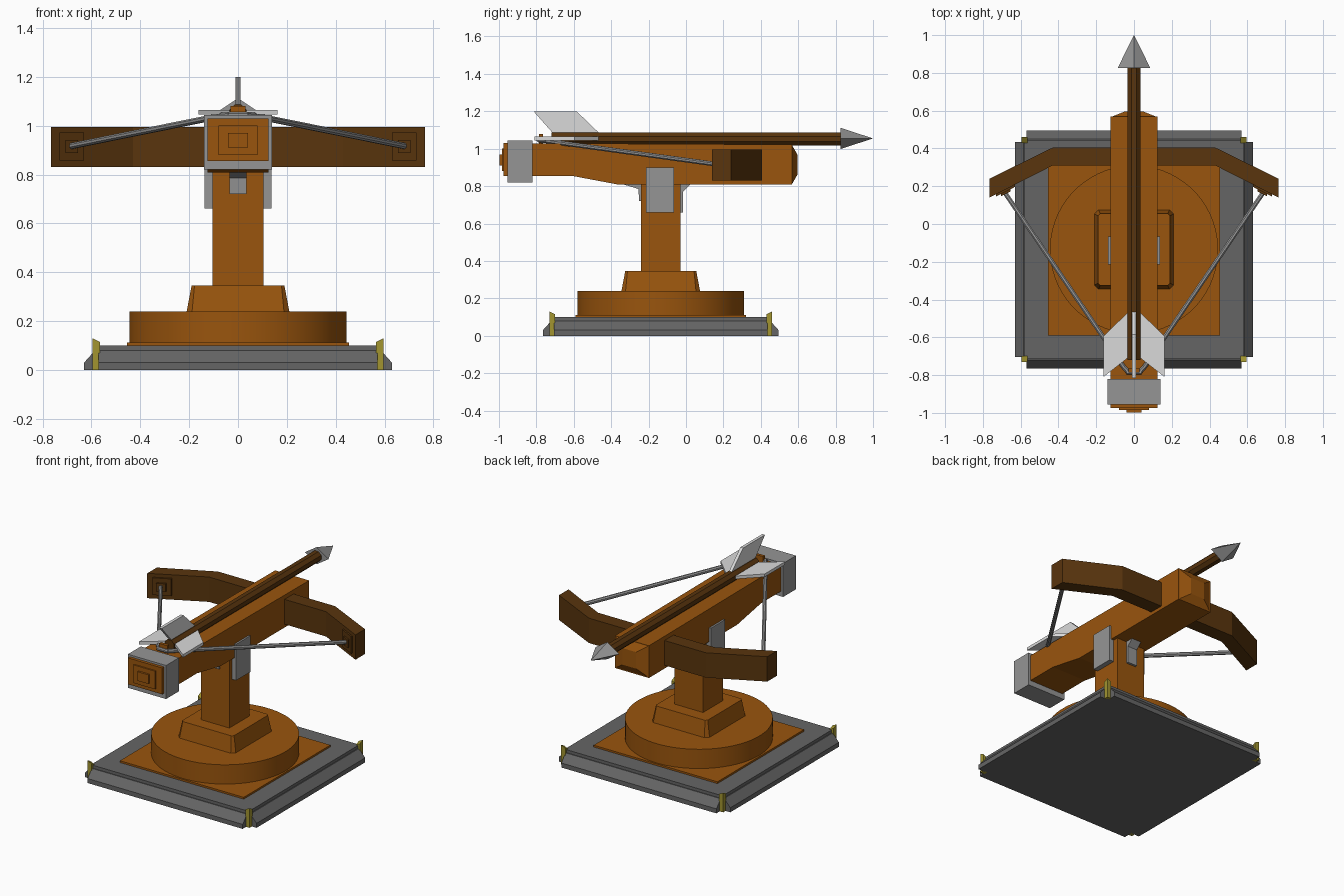
import bpy, bmesh, math
from mathutils import Vector

cube = bpy.data.objects.get("Cube")
if cube:
    bpy.data.objects.remove(cube, do_unlink=True)


def material(name, color):
    m = bpy.data.materials.new(name)
    m.use_nodes = True
    m.diffuse_color = (*color, 1)
    m.node_tree.nodes["Principled BSDF"].inputs["Base Color"].default_value = (*color, 1)
    return m


WOOD = material("orange wood", (0.32, 0.09, 0.004))
BROWN = material("dark brown wood", (0.10, 0.035, 0.004))
STONE = material("dark grey stone", (0.13, 0.13, 0.13))
METAL = material("grey metal", (0.30, 0.30, 0.30))
FEATHER = material("light grey feather", (0.70, 0.70, 0.70))
GOLD = material("dull gold", (0.36, 0.30, 0.03))


def finish(name, bm, mat):
    bmesh.ops.recalc_face_normals(bm, faces=bm.faces)
    mesh = bpy.data.meshes.new(name)
    bm.to_mesh(mesh)
    bm.free()
    mesh.materials.append(mat)
    obj = bpy.data.objects.new(name, mesh)
    bpy.context.collection.objects.link(obj)
    return obj


def loft(name, rings, mat):
    """Skin a list of equal-length point rings and cap both ends."""
    bm = bmesh.new()
    vs = [[bm.verts.new(p) for p in ring] for ring in rings]
    n = len(vs[0])
    for a, b in zip(vs, vs[1:]):
        for i in range(n):
            bm.faces.new((a[i], a[(i + 1) % n], b[(i + 1) % n], b[i]))
    bm.faces.new(vs[0])
    bm.faces.new(vs[-1])
    return finish(name, bm, mat)


def box(name, x, y, z, mat):
    return loft(name, [[(x[0], y[0], h), (x[1], y[0], h), (x[1], y[1], h), (x[0], y[1], h)] for h in z], mat)


def side_profile(name, pts, x0, x1, mat):
    return loft(name, [[(x, y, z) for y, z in pts] for x in (x0, x1)], mat)


def top_profile(name, pts, z0, z1, mat):
    return loft(name, [[(x, y, z) for x, y in pts] for z in (z0, z1)], mat)


def rod(name, a, b, radius, sides, mat):
    a, b = Vector(a), Vector(b)
    turn = (b - a).to_track_quat("Z", "Y")
    angles = [math.tau * (i + 0.5) / sides for i in range(sides)]
    ring = [turn @ Vector((math.cos(t), math.sin(t), 0)) * radius for t in angles]
    return loft(name, [[a + p for p in ring], [b + p for p in ring]], mat)


CY = -0.135  # centre of the base and column

# Stone base with four sloping skirts and gold corners
box("base_slab", (-0.58, 0.58), (CY - 0.58, CY + 0.58), (0, 0.10), STONE)
skirt = [(0.57, 0), (0.63, 0), (0.63, 0.03), (0.585, 0.08), (0.57, 0.08)]
for i, side in enumerate(("left", "back", "right", "front")):
    c, s = round(math.cos(i * math.pi / 2)), round(math.sin(i * math.pi / 2))
    loft(side + "_skirt", [[(r * c - t * s, CY + r * s + t * c, z) for r, z in skirt]
                           for t in (-0.57, 0.57)], STONE)
for sx in (-1, 1):
    for sy in (-1, 1):
        ring = [(0.565, 0.565, 0.10), (0.595, 0.565, 0.115), (0.595, 0.595, 0.13), (0.565, 0.595, 0.115)]
        loft("corner_cap", [[(sx * x, CY + sy * y, 0) for x, y, z in ring],
                            [(sx * x, CY + sy * y, z) for x, y, z in ring]], GOLD)

# Wooden plate, turntable, footing and column
box("base_plate", (-0.455, 0.455), (CY - 0.455, CY + 0.455), (0.09, 0.112), WOOD)
disc = rod("turntable", (0, CY, 0.10), (0, CY, 0.24), 0.445, 64, WOOD)
bpy.context.view_layer.objects.active = disc
disc.select_set(True)
bpy.ops.object.shade_smooth_by_angle(angle=math.radians(40))
disc.select_set(False)


def chamfered(half, cut, z):
    k = half - cut
    pts = [(half, -k), (half, k), (k, half), (-k, half), (-half, k), (-half, -k), (-k, -half), (k, -half)]
    return [(x, CY + y, z) for x, y in pts]


loft("footing", [chamfered(0.21, 0.022, 0.24), chamfered(0.19, 0.012, 0.345)], WOOD)
box("column", (-0.105, 0.105), (CY - 0.105, CY + 0.105), (0.34, 0.83), WOOD)

# Stock with its tapered nose and stepped butt
side_profile("stock", [(-0.975, 0.855), (-0.61, 0.855), (-0.36, 0.808), (0.568, 0.808),
                       (0.568, 1.022), (-0.975, 1.03)], -0.125, 0.125, WOOD)


def end_ring(y, hx, z0, z1):
    return [(-hx, y, z0), (hx, y, z0), (hx, y, z1), (-hx, y, z1)]


loft("stock_nose", [end_ring(0.565, 0.125, 0.808, 1.022), end_ring(0.595, 0.05, 0.86, 0.97)], WOOD)
for y, hx, hz in ((-0.985, 0.08, 0.06), (-0.998, 0.04, 0.03)):
    box("butt_step", (-hx, hx), (y, -0.97), (0.94 - hz, 0.94 + hz), WOOD)
box("butt_band", (-0.14, 0.14), (-0.955, -0.82), (0.82, 1.043), METAL)
box("string_catch", (-0.03, 0.03), (-0.785, -0.765), (1.01, 1.08), WOOD)

# Brackets joining the stock and column
for side, s in (("left", 1), ("right", -1)):
    box(side + "_bracket", sorted((s * 0.10, s * 0.137)), (-0.215, -0.065), (0.66, 0.90), METAL)
side_profile("front_bracket", [(-0.37, 0.82), (-0.255, 0.785), (-0.25, 0.72), (-0.235, 0.72),
                               (-0.235, 0.82)], -0.035, 0.035, METAL)
side_profile("back_bracket", [(-0.035, 0.66), (-0.015, 0.66), (-0.015, 0.77), (0.025, 0.81),
                              (-0.035, 0.81)], -0.035, 0.035, METAL)

# Bow
bow = [(-0.765, 0.24), (-0.43, 0.405), (0.43, 0.405), (0.765, 0.24),
       (0.765, 0.14), (0.43, 0.31), (-0.43, 0.31), (-0.765, 0.14)]
top_profile("bow", bow, 0.83, 0.995, BROWN)


def bow_inner(x, out):
    return 0.31 - (x - 0.43) * 0.507 - out


for side, s in (("left", 1), ("right", -1)):
    # Stepped pads where the string meets the bow
    for h, w, out in ((0.057, 0.05, 0.012), (0.027, 0.025, 0.024)):
        a, b = 0.68 - w, 0.68 + w
        pad = [(a, bow_inner(a, -0.01)), (b, bow_inner(b, -0.01)), (b, bow_inner(b, out)), (a, bow_inner(a, out))]
        top_profile(side + "_string_pad", [(s * x, y) for x, y in pad], 0.915 - h, 0.915 + h, BROWN)
    rod(side + "_string", (s * 0.69, 0.175, 0.915), (s * 0.06, -0.75, 1.042), 0.013, 8, METAL)
    rod(side + "_string_end", (s * 0.065, -0.745, 1.042), (s * 0.03, -0.785, 1.045), 0.013, 8, METAL)
rod("string_middle", (-0.04, -0.787, 1.045), (0.04, -0.787, 1.045), 0.012, 8, METAL)

# Bolt: shaft, pyramid head and three feathers
AZ = 1.052
rod("bolt_shaft", (0, -0.72, AZ), (0, 0.84, AZ), 0.037, 8, BROWN)
bm = bmesh.new()
tip = bm.verts.new((0, 1.0, AZ + 0.003))
rim = [bm.verts.new((x, 0.825, AZ + 0.003 + z)) for x, z in ((0.087, 0), (0, 0.057), (-0.087, 0), (0, -0.057))]
bm.faces.new(rim)
for i in range(4):
    bm.faces.new((rim[i], rim[(i + 1) % 4], tip))
finish("bolt_head", bm, METAL)
side_profile("top_feather", [(-0.815, 1.2), (-0.585, 1.2), (-0.45, 1.07), (-0.70, 1.07)], -0.01, 0.01, FEATHER)
for side, s in (("left", 1), ("right", -1)):
    top_profile(side + "_feather", [(s * x, y) for x, y in
                ((0.015, -0.45), (0.162, -0.595), (0.162, -0.81), (0.015, -0.695))], 1.045, 1.065, FEATHER)
